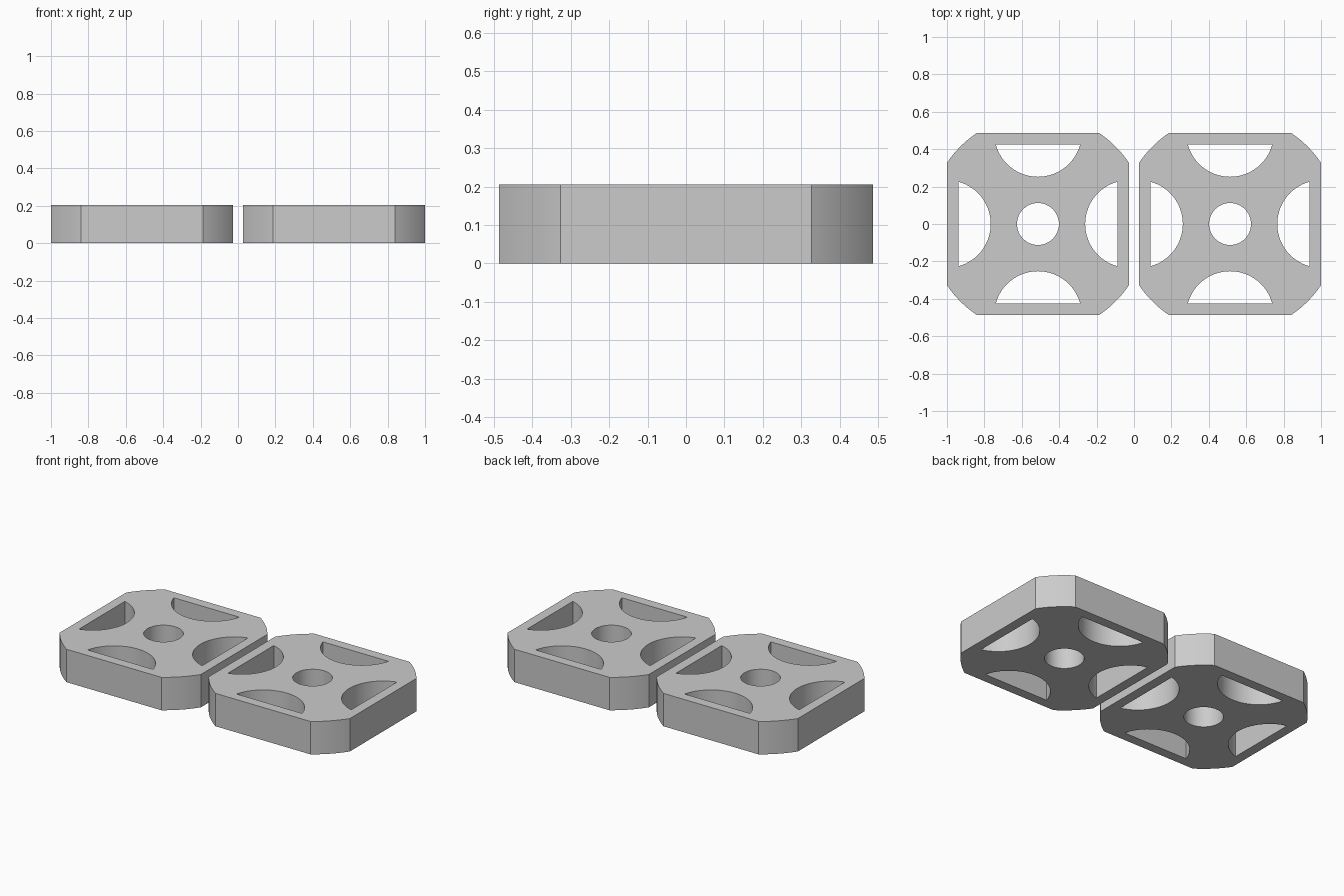
import bpy
import bmesh
from math import atan2, acos, cos, sin, hypot, pi, tau

HALF = 0.4865       # half width of a plate
FLAT = 0.327        # half length of its straight sides
HEIGHT = 0.205
OFFSET = 1 - HALF   # plate centre from the middle
HOLE = 0.112        # central bore radius
POCKET = 0.234      # side opening radius, centred on the plate edge
WALL = 0.0615       # rim left outside each opening

if "Cube" in bpy.data.objects:
    bpy.data.objects.remove(bpy.data.objects["Cube"])

grey = bpy.data.materials.new("grey")
grey.use_nodes = True
colour = (0.6, 0.6, 0.6, 1)
grey.diffuse_color = colour
grey.node_tree.nodes["Principled BSDF"].inputs["Base Color"].default_value = colour


def arc(radius, start, end, steps, cx=0.0):
    """Points along an arc centred at (cx, 0)."""
    angles = [start + (end - start) * i / steps for i in range(steps + 1)]
    return [(cx + radius * cos(a), radius * sin(a)) for a in angles]


def turned(points, angle):
    c, s = cos(angle), sin(angle)
    return [(x * c - y * s, x * s + y * c) for x, y in points]


def plate_loops():
    """Outline with rounded corners, bore, and four D-shaped openings."""
    lean = atan2(FLAT, HALF)
    corner = arc(hypot(HALF, FLAT), lean, pi / 2 - lean, 10)
    spread = acos(WALL / POCKET)
    opening = arc(POCKET, pi - spread, pi + spread, 32, HALF)
    outline = [p for k in range(4) for p in turned(corner, k * pi / 2)]
    bore = arc(HOLE, 0, tau, 48)[:-1]
    return [outline, bore] + [turned(opening, k * pi / 2) for k in range(4)]


def make_plate(name, x):
    # Filled flat profile with thickness
    curve = bpy.data.curves.new(name + "_profile", "CURVE")
    curve.dimensions = "2D"
    curve.fill_mode = "BOTH"
    curve.extrude = HEIGHT / 2
    for loop in plate_loops():
        spline = curve.splines.new("POLY")
        spline.points.add(len(loop) - 1)
        for point, (px, py) in zip(spline.points, loop):
            point.co = (px, py, 0, 1)
        spline.use_cyclic_u = True
    helper = bpy.data.objects.new(name + "_profile", curve)
    bpy.context.collection.objects.link(helper)
    depsgraph = bpy.context.evaluated_depsgraph_get()
    mesh = bpy.data.meshes.new_from_object(helper.evaluated_get(depsgraph))
    bpy.data.objects.remove(helper)

    # Weld caps to walls
    bm = bmesh.new()
    bm.from_mesh(mesh)
    bmesh.ops.remove_doubles(bm, verts=bm.verts, dist=0.0005)
    bmesh.ops.recalc_face_normals(bm, faces=bm.faces)
    bm.to_mesh(mesh)
    bm.free()
    mesh.materials.clear()
    mesh.materials.append(grey)

    plate = bpy.data.objects.new(name, mesh)
    plate.location = (x, 0, HEIGHT / 2)
    bpy.context.collection.objects.link(plate)
    bpy.ops.object.select_all(action="DESELECT")
    plate.select_set(True)
    bpy.context.view_layer.objects.active = plate
    bpy.ops.object.shade_smooth_by_angle(angle=pi / 9)


make_plate("left_plate", OFFSET)
make_plate("right_plate", -OFFSET)
